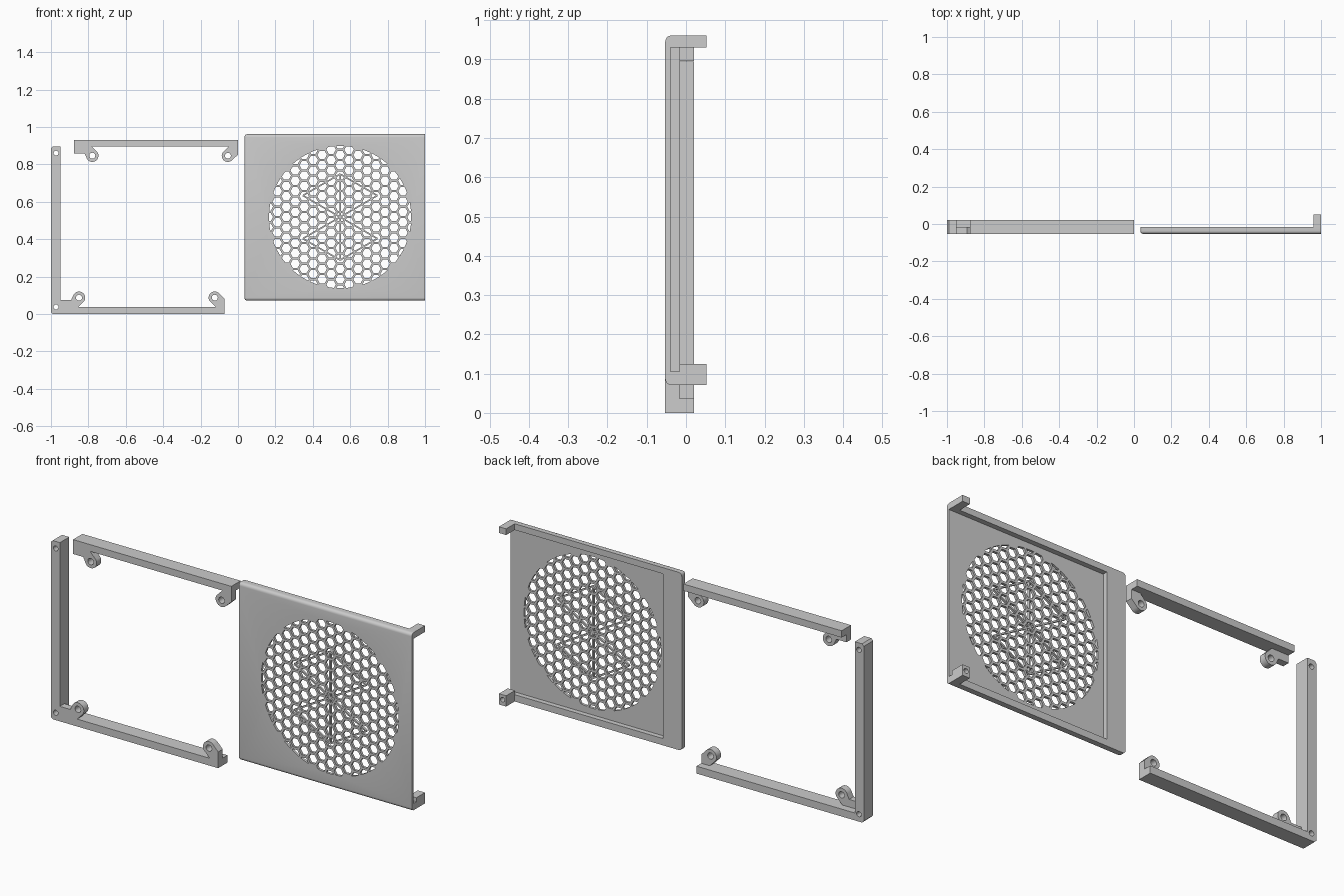
import bpy, bmesh
from math import sin, cos, pi, radians, sqrt
from mathutils import Vector

if "Cube" in bpy.data.objects:
    bpy.data.objects.remove(bpy.data.objects["Cube"])

GREY = (0.604, 0.604, 0.604, 1)
grey = bpy.data.materials.new("light grey")
grey.use_nodes = True
grey.diffuse_color = GREY
grey.node_tree.nodes["Principled BSDF"].inputs["Base Color"].default_value = GREY

FRONT, MID, BACK = -0.053, -0.017, 0.021
parts = []


def finish(name, bm):
    bmesh.ops.recalc_face_normals(bm, faces=bm.faces)
    mesh = bpy.data.meshes.new(name)
    bm.to_mesh(mesh)
    bm.free()
    mesh.materials.append(grey)
    obj = bpy.data.objects.new(name, mesh)
    bpy.context.collection.objects.link(obj)
    parts.append(obj)
    return obj


def prism(name, outlines, y0, y1):
    """Extrude one or more (x, z) outlines from y0 to y1."""
    bm = bmesh.new()
    for pts in outlines:
        face = bm.faces.new([bm.verts.new((x, y0, z)) for x, z in pts])
        out = bmesh.ops.extrude_face_region(bm, geom=[face])["geom"]
        new = [v for v in out if isinstance(v, bmesh.types.BMVert)]
        bmesh.ops.translate(bm, verts=new, vec=(0, y1 - y0, 0))
    return finish(name, bm)


def rect(x0, x1, z0, z1):
    return [(x0, z0), (x1, z0), (x1, z1), (x0, z1)]


def ngon(cx, cz, r, n):
    return [(cx + r * cos(2 * pi * i / n), cz + r * sin(2 * pi * i / n)) for i in range(n)]


def cut(obj, cutter):
    """Subtract the cutter, bake the result and discard the cutter."""
    mod = obj.modifiers.new("cut", 'BOOLEAN')
    mod.object, mod.operation, mod.solver = cutter, 'DIFFERENCE', 'EXACT'
    bpy.context.view_layer.update()
    graph = bpy.context.evaluated_depsgraph_get()
    mesh = bpy.data.meshes.new_from_object(obj.evaluated_get(graph))
    obj.modifiers.clear()
    obj.data = mesh
    parts.remove(cutter)
    bpy.data.objects.remove(cutter)


def drill(obj, centres, r, y0=-0.2, y1=0.2):
    cut(obj, prism("drill", [ngon(x, z, r, 20) for x, z in centres], y0, y1))


def clip_to_circle(pts, cx, cz, r, n=72):
    """Clip a convex outline by the sides of an n-sided circle."""
    for i in range(n):
        a = 2 * pi * i / n
        dist = lambda p: (p[0] - cx) * cos(a) + (p[1] - cz) * sin(a) - r
        out = []
        for p, q in zip(pts, pts[1:] + pts[:1]):
            dp, dq = dist(p), dist(q)
            if dp <= 0:
                out.append(p)
            if (dp < 0 < dq) or (dq < 0 < dp):
                t = dp / (dp - dq)
                out.append((p[0] + t * (q[0] - p[0]), p[1] + t * (q[1] - p[1])))
        pts = out
        if len(pts) < 3:
            return []
    return pts


def area(pts):
    return abs(sum(p[0] * q[1] - q[0] * p[1] for p, q in zip(pts, pts[1:] + pts[:1]))) / 2


# Grille panel: box with rounded front and outer edges
bm = bmesh.new()
bmesh.ops.create_cube(bm, size=1)
for v in bm.verts:
    v.co = Vector((0.517 + v.co.x * 0.966, -0.034 + v.co.y * 0.038, 0.516 + v.co.z * 0.89))
edges = []
for e in bm.edges:
    mid = (e.verts[0].co + e.verts[1].co) / 2
    if mid.x < 0.99 and mid.y < -0.02:
        edges.append(e)
bmesh.ops.bevel(bm, geom=edges, offset=0.016, segments=5, profile=0.5, affect='EDGES')
panel = finish("grille_panel", bm)

# Recess in the back, open on one side
cut(panel, prism("recess", [rect(0.138, 1.1, 0.105, 0.93)], -0.04, 0.1))

# Honeycomb openings, clipped to a round field
GX, GZ, GR = 0.546, 0.518, 0.38
step = 0.048
pitch = step * 2 / sqrt(3)
cells = []
for col in range(-9, 10):
    for row in range(-8, 9):
        x = GX + col * step
        z = GZ + (row + 0.5 * (col % 2)) * pitch
        cell = clip_to_circle(ngon(x, z, 0.0254, 6), GX, GZ, GR)
        if cell and area(cell) > 0.00008:
            cells.append(cell)
cut(panel, prism("honeycomb", cells, -0.2, 0.1))


# Thin reinforcing struts across the grille centre
def strut(p, q, half=0.004):
    side = Vector((p.y - q.y, q.x - p.x)).normalized() * half
    prism("grille_strut", [[tuple(v) for v in (p - side, q - side, q + side, p + side)]],
          FRONT + 0.001, -0.041)


centre = Vector((GX, GZ))
tips = [centre + Vector((cos(a), sin(a))) * 0.23
        for a in (radians(30 + 60 * i) for i in range(6))]
for i in range(3):
    strut(tips[i], tips[i + 3])
for i in (0, 1, 3, 4):
    strut(tips[i], tips[i + 1])

# Clip tabs on the open side of the panel
prism("upper_tab", [rect(0.96, 1, 0.93, 0.961)], -0.03, 0.052)
lower_tab = prism("lower_tab", [rect(0.96, 1, 0.071, 0.125)], MID, 0.052)
drill(lower_tab, [(0.98, 0.1)], 0.012, 0.0, 0.2)

# Corner frame: post and lower rail in one piece
corner = prism("corner_frame", [[(-0.99, 0), (-0.073, 0), (-0.073, 0.037), (-0.95, 0.037),
                                 (-0.95, 0.895), (-0.99, 0.895), (-1, 0.885), (-1, 0.01)]],
               FRONT, BACK)
drill(corner, [(-0.973, 0.037), (-0.973, 0.86)], 0.013)

# Upper rail
prism("upper_rail", [rect(-0.877, 0, 0.896, 0.93)], FRONT, BACK)


# Screw ears: a rounded eye on a foot that reaches the rail end
def screw_ear(name, cx, base, side, up, end, long_foot):
    """side is the direction of the rail end, up the direction away from the rail."""
    start, stop = 210, (15 if long_foot else 40)
    pts = [(0.004, 0)]
    for i in range(17):
        a = radians(start + (stop - start) * i / 16)
        pts.append((0.033 * cos(a), 0.05 + 0.033 * sin(a)))
    pts += [(0.042, 0.038), (end, 0.038)] if long_foot else [(end, 0.044)]
    pts.append((end, 0))
    ear = prism(name, [[(cx + side * u, base + up * w) for u, w in pts]], FRONT, MID)
    drill(ear, [(cx, base + up * 0.05)], 0.016)


screw_ear("lower_right_ear", -0.85, 0.037, -1, 1, 0.1, True)
screw_ear("lower_left_ear", -0.124, 0.037, 1, 1, 0.051, False)
screw_ear("upper_right_ear", -0.779, 0.896, -1, -1, 0.098, True)
screw_ear("upper_left_ear", -0.054, 0.896, 1, -1, 0.054, False)

# Smooth the rounded edges, keep the rest sharp
for obj in bpy.context.view_layer.objects:
    obj.select_set(obj in parts)
bpy.context.view_layer.objects.active = panel
bpy.ops.object.shade_smooth_by_angle()
